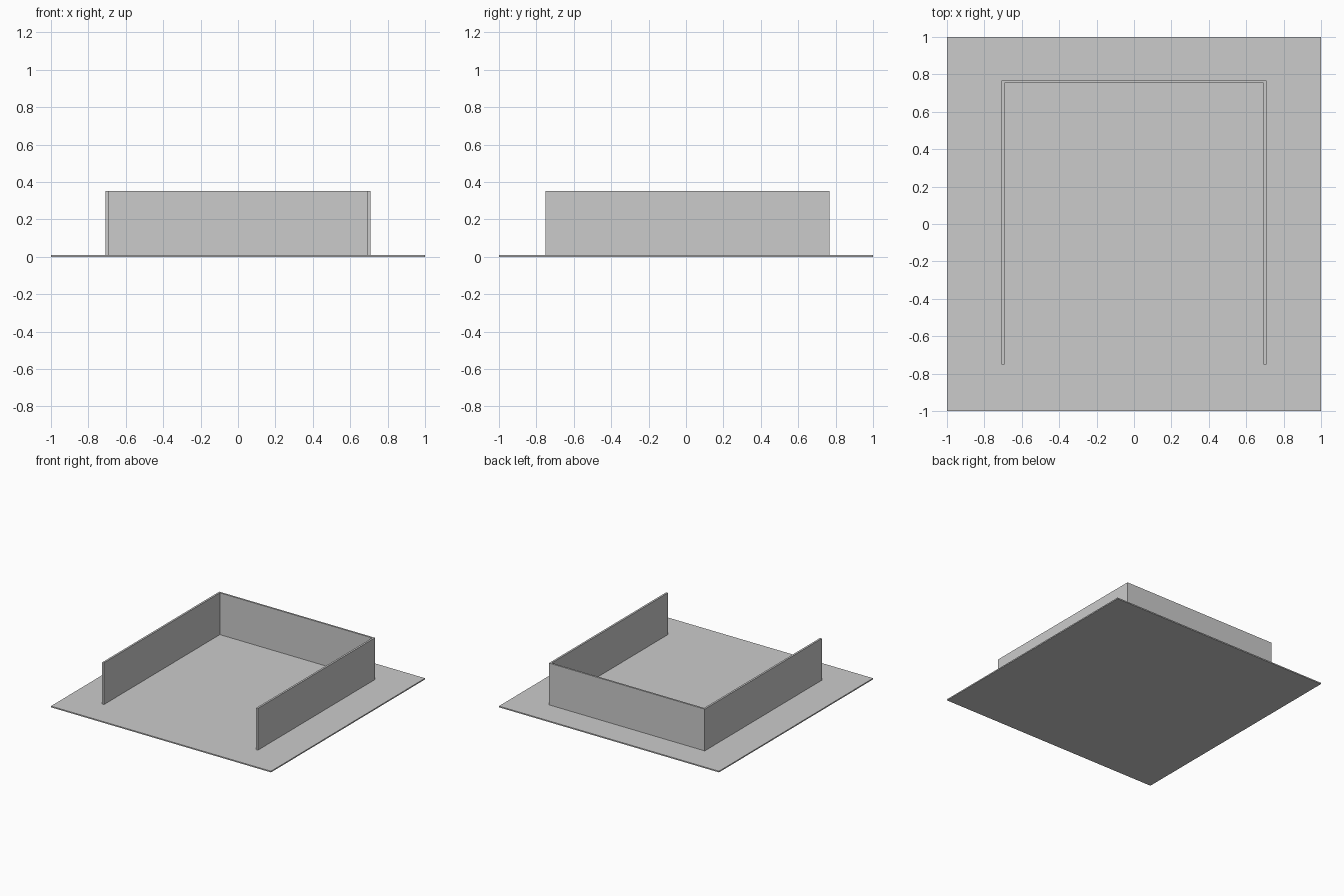
import bpy, bmesh

if "Cube" in bpy.data.objects:
    bpy.data.objects.remove(bpy.data.objects["Cube"])

grey = bpy.data.materials.new("light grey")
grey.diffuse_color = (0.6, 0.6, 0.6, 1)
grey.use_nodes = True
grey.node_tree.nodes["Principled BSDF"].inputs["Base Color"].default_value = grey.diffuse_color


def extruded(name, outline, z0, z1):
    """Solid from a flat outline (counter-clockwise) raised from z0 to z1."""
    bm = bmesh.new()
    face = bm.faces.new([bm.verts.new((x, y, z0)) for x, y in outline])
    top = bmesh.ops.extrude_face_region(bm, geom=[face])["geom"]
    verts = [v for v in top if isinstance(v, bmesh.types.BMVert)]
    bmesh.ops.translate(bm, verts=verts, vec=(0, 0, z1 - z0))
    # keep the underside closed
    if not face.is_valid:
        bm.faces.new([v for v in bm.verts if v not in verts])
    bmesh.ops.holes_fill(bm, edges=bm.edges[:])
    bmesh.ops.recalc_face_normals(bm, faces=bm.faces[:])
    mesh = bpy.data.meshes.new(name)
    bm.to_mesh(mesh)
    bm.free()
    mesh.materials.append(grey)
    obj = bpy.data.objects.new(name, mesh)
    bpy.context.collection.objects.link(obj)
    return obj


# thin square floor
BASE = 0.01
extruded("floor_plate", [(-1, -1), (1, -1), (1, 1), (-1, 1)], 0, BASE)

# three-sided wall, open at the front
outer, inner = 0.708, 0.692
front, back_in, back_out = -0.752, 0.753, 0.768
right = [(inner, front), (outer, front), (outer, back_out)]
left = [(-x, y) for x, y in reversed(right)]
extruded("u_shaped_wall",
         right + left + [(-inner, back_in), (inner, back_in)], BASE, 0.353)
